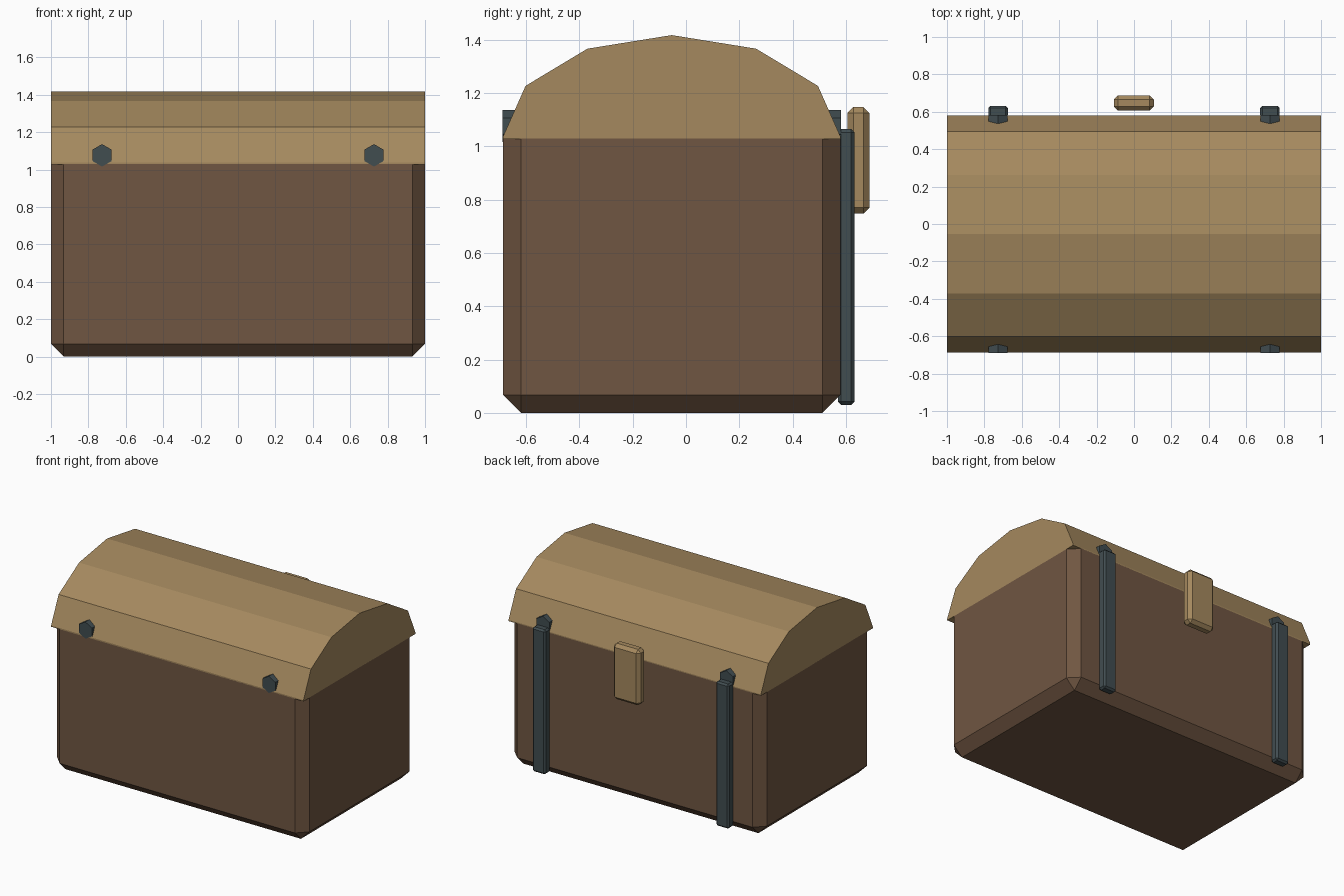
import bpy, bmesh, math

if "Cube" in bpy.data.objects:
    bpy.data.objects.remove(bpy.data.objects["Cube"])


def material(name, rgb):
    m = bpy.data.materials.new(name)
    m.diffuse_color = (*rgb, 1.0)
    m.use_nodes = True
    m.node_tree.nodes["Principled BSDF"].inputs["Base Color"].default_value = m.diffuse_color
    return m


dark_wood = material("dark_wood", (0.162, 0.093, 0.054))
tan_wood = material("tan_wood", (0.375, 0.25, 0.113))
slate_metal = material("slate_metal", (0.053, 0.074, 0.081))


def finish(name, bm, mat):
    bmesh.ops.recalc_face_normals(bm, faces=bm.faces)
    me = bpy.data.meshes.new(name)
    bm.to_mesh(me)
    bm.free()
    me.materials.append(mat)
    ob = bpy.data.objects.new(name, me)
    bpy.context.collection.objects.link(ob)
    return ob


def chamfered_box(name, lo, hi, bevel, mat, flat_top=False):
    bm = bmesh.new()
    bmesh.ops.create_cube(bm, size=1)
    for v in bm.verts:
        v.co = [l + (c + 0.5) * (h - l) for c, l, h in zip(v.co, lo, hi)]
    edges = [e for e in bm.edges
             if not (flat_top and all(v.co.z > hi[2] - 1e-4 for v in e.verts))]
    bmesh.ops.bevel(bm, geom=edges, offset=bevel, segments=1,
                    affect='EDGES', profile=0.5)
    return finish(name, bm, mat)


def prism(name, profile, axis, start, end, mat):
    """Extrude a 2D profile along x (profile is y,z) or y (profile is x,z)."""
    bm = bmesh.new()
    place = (lambda p, t: (t, p[0], p[1])) if axis == 'x' else (lambda p, t: (p[0], t, p[1]))
    a = [bm.verts.new(place(p, start)) for p in profile]
    b = [bm.verts.new(place(p, end)) for p in profile]
    bm.faces.new(a)
    bm.faces.new(b)
    n = len(profile)
    for i in range(n):
        j = (i + 1) % n
        bm.faces.new((a[i], a[j], b[j], b[i]))
    return finish(name, bm, mat)


FRONT, BACK = -0.687, 0.58
MID = (FRONT + BACK) / 2

# Chest body with chamfered sides and base
chamfered_box("chest_body", (-1, FRONT, 0), (1, BACK, 1.03), 0.068, dark_wood, flat_top=True)

# Domed lid: half of a twelve-sided barrel
half = (BACK - FRONT) / 2
arc = [(MID - half * math.cos(math.pi * i / 6), 1.037 + 0.381 * math.sin(math.pi * i / 6))
       for i in range(7)]
prism("lid", [(FRONT, 1.028)] + arc + [(BACK, 1.028)], 'x', -1, 1, tan_wood)

# Hinge rods through the lid and straps down the back
for side, x in (("left", -0.727), ("right", 0.727)):
    hexagon = [(x + 0.06 * math.sin(math.pi * i / 3), 1.076 + 0.06 * math.cos(math.pi * i / 3))
               for i in range(6)]
    prism("hinge_rod_" + side, hexagon, 'y', FRONT - 0.002, BACK + 0.002, slate_metal)
    chamfered_box("back_strap_" + side, (x - 0.052, 0.57, 0.03), (x + 0.052, 0.632, 1.065),
                  0.012, slate_metal)

# Latch plate floating behind the lid seam
chamfered_box("latch", (-0.108, 0.606, 0.748), (0.106, 0.688, 1.148), 0.022, tan_wood)
